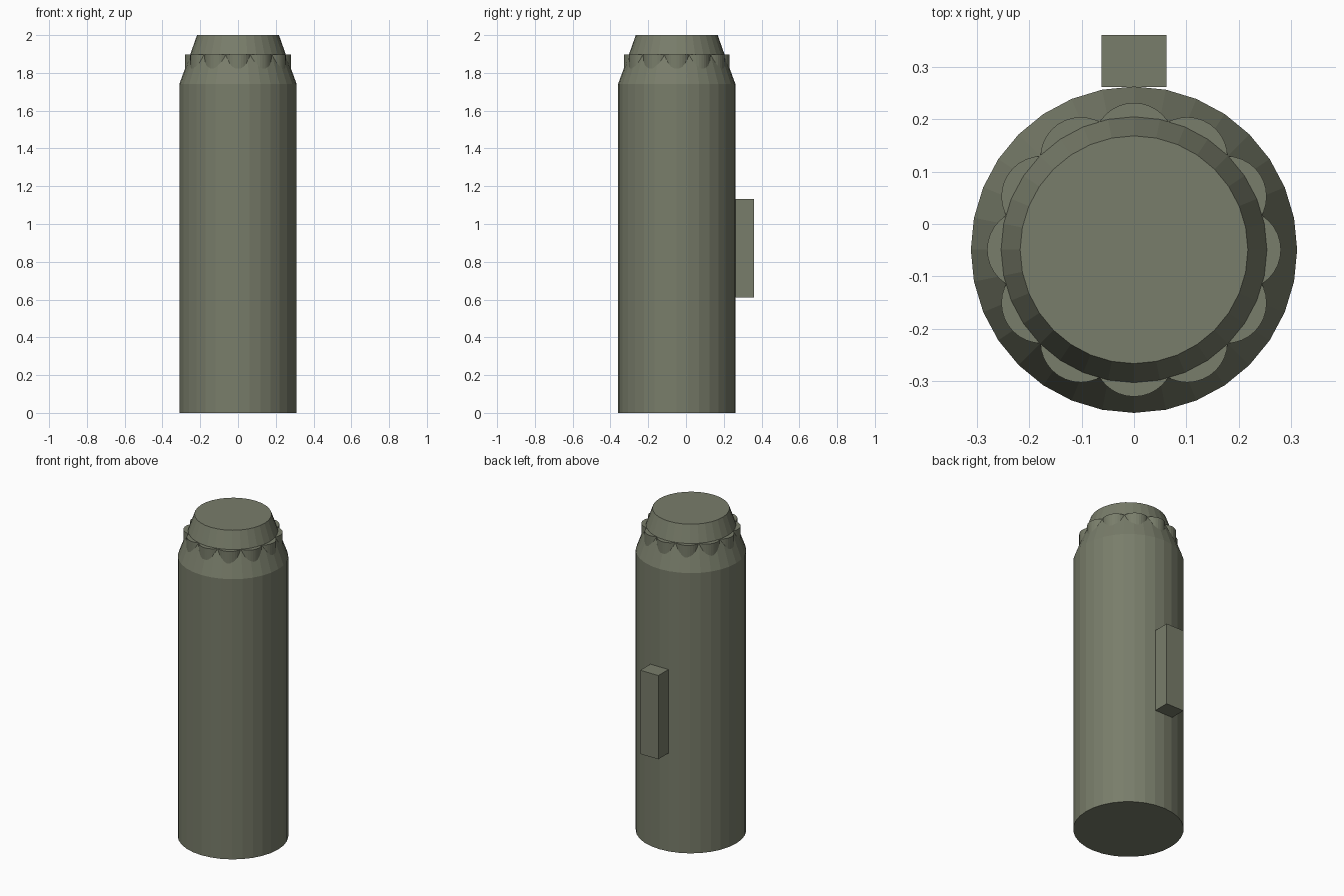
import bpy, bmesh, math

if "Cube" in bpy.data.objects:
    bpy.data.objects.remove(bpy.data.objects["Cube"])

CY = -0.049  # axis of the round body

mat = bpy.data.materials.new("olive_grey")
mat.diffuse_color = (0.19, 0.205, 0.145, 1)
mat.use_nodes = True
mat.node_tree.nodes["Principled BSDF"].inputs["Base Color"].default_value = mat.diffuse_color


def finish(name, bm):
    bmesh.ops.recalc_face_normals(bm, faces=bm.faces[:])
    me = bpy.data.meshes.new(name)
    bm.to_mesh(me)
    bm.free()
    me.materials.append(mat)
    ob = bpy.data.objects.new(name, me)
    bpy.context.collection.objects.link(ob)
    return ob


def lathe(name, profile, x=0, y=CY, sides=32):
    """Closed turned solid from (radius, height) pairs."""
    bm = bmesh.new()
    rings = [[bm.verts.new((x + r * math.cos(2 * math.pi * i / sides),
                            y + r * math.sin(2 * math.pi * i / sides), z))
              for i in range(sides)] for r, z in profile]
    for a, b in zip(rings, rings[1:]):
        for i in range(sides):
            j = (i + 1) % sides
            bm.faces.new((a[i], a[j], b[j], b[i]))
    bm.faces.new(rings[0])
    bm.faces.new(rings[-1])
    return finish(name, bm)


# Body with sloping shoulder and tapered cap
lathe("body", [(0.311, 0), (0.311, 1.74), (0.254, 1.895), (0.217, 2.0)])

# Ring of twelve grip lobes emerging from the shoulder
for k in range(12):
    a = k * math.pi / 6
    lathe(f"grip_lobe_{k + 1}", [(0.077, 1.76), (0.077, 1.897)],
          0.203 * math.cos(a), CY + 0.203 * math.sin(a))

# Rectangular block on the back
bm = bmesh.new()
bmesh.ops.create_cube(bm, size=1)
bmesh.ops.scale(bm, vec=(0.124, 0.099, 0.52), verts=bm.verts[:])
bmesh.ops.translate(bm, vec=(0, 0.3105, 0.872), verts=bm.verts[:])
finish("back_block", bm)
